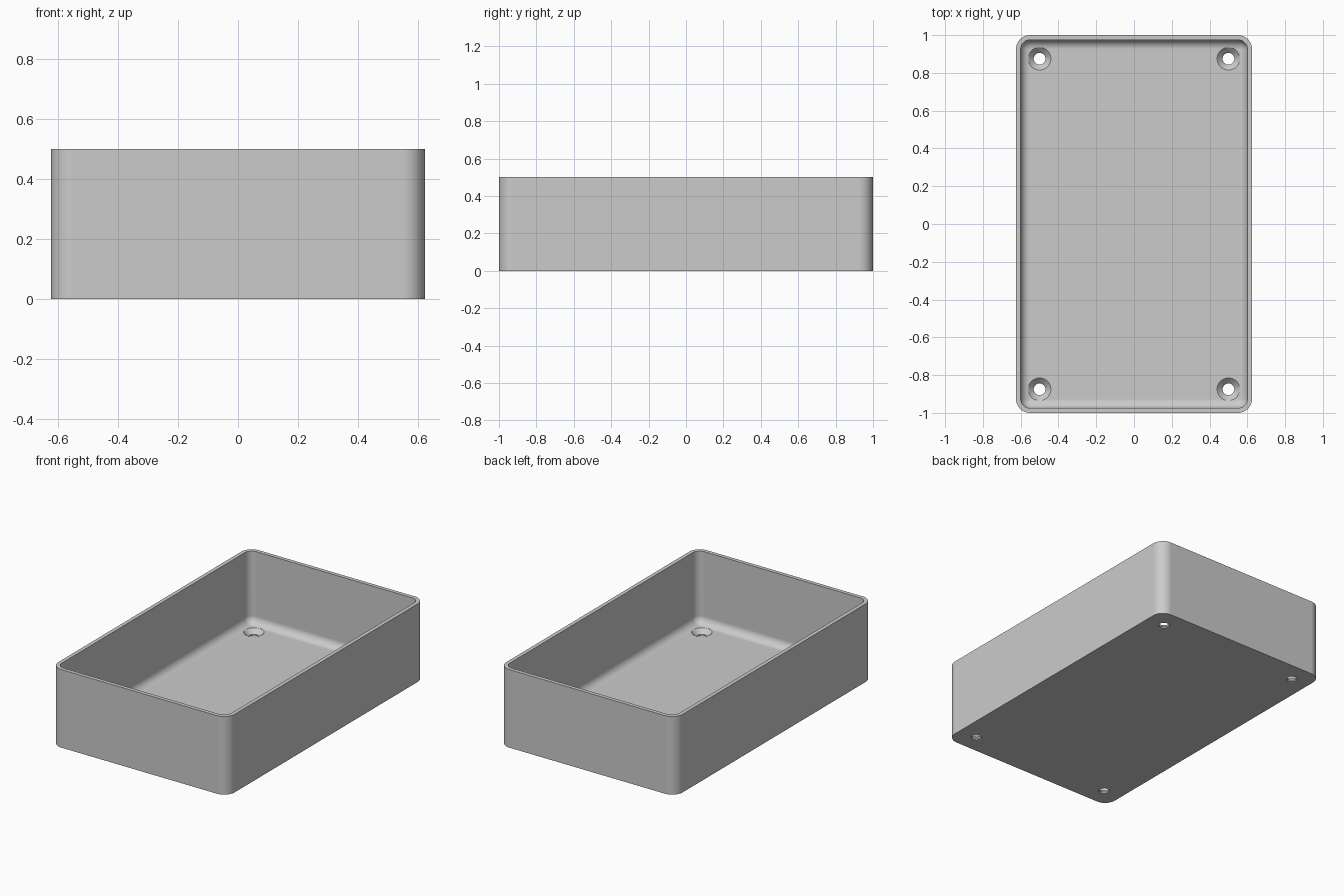
import bpy
import bmesh
from math import cos, sin, pi, radians

WIDTH, LENGTH, HEIGHT = 1.25, 2.0, 0.5
WALL, FLOOR = 0.025, 0.0375
CORNER, FILLET = 0.075, 0.049
STEPS = 10

if "Cube" in bpy.data.objects:
    bpy.data.objects.remove(bpy.data.objects["Cube"], do_unlink=True)

grey = bpy.data.materials.new("plain grey")
grey.use_nodes = True
grey.diffuse_color = (0.6, 0.6, 0.6, 1)
grey.node_tree.nodes["Principled BSDF"].inputs["Base Color"].default_value = grey.diffuse_color


def make_object(name, bm):
    bmesh.ops.recalc_face_normals(bm, faces=bm.faces)
    mesh = bpy.data.meshes.new(name)
    bm.to_mesh(mesh)
    bm.free()
    mesh.materials.append(grey)
    obj = bpy.data.objects.new(name, mesh)
    bpy.context.collection.objects.link(obj)
    return obj


def rounded_ring(bm, inset, z):
    """Rounded rectangle of vertices, moved inwards from the outer wall."""
    r = CORNER - inset
    cx, cy = WIDTH / 2 - CORNER, LENGTH / 2 - CORNER
    verts = []
    for i, (sx, sy) in enumerate(((1, 1), (-1, 1), (-1, -1), (1, -1))):
        for k in range(STEPS + 1):
            a = (i + k / STEPS) * pi / 2
            verts.append(bm.verts.new((sx * cx + r * cos(a), sy * cy + r * sin(a), z)))
    return verts


def circle_ring(bm, x, y, r, z, sides=40):
    return [bm.verts.new((x + r * cos(2 * pi * k / sides), y + r * sin(2 * pi * k / sides), z))
            for k in range(sides)]


def skin(bm, rings):
    """Bridge successive rings and cap both ends."""
    for low, high in zip(rings, rings[1:]):
        n = len(low)
        for k in range(n):
            bm.faces.new((low[k], low[(k + 1) % n], high[(k + 1) % n], high[k]))
    bm.faces.new(rings[0])
    bm.faces.new(rings[-1])


# Open tray: outer wall, rim, inner wall, rounded foot, floor
profile = [(0, 0), (0, HEIGHT), (WALL, HEIGHT)]
for k in range(STEPS + 1):
    a = k / STEPS * pi / 2
    profile.append((WALL + FILLET * (1 - cos(a)), FLOOR + FILLET * (1 - sin(a))))
bm = bmesh.new()
skin(bm, [rounded_ring(bm, inset, z) for inset, z in profile])
tray = make_object("tray", bm)

# Countersunk screw holes in the four floor corners
bm = bmesh.new()
hole = [(0.031, -0.05), (0.031, 0.0085), (0.06, FLOOR), (0.06, 0.08)]
for x in (-0.5, 0.5):
    for y in (-0.875, 0.875):
        skin(bm, [circle_ring(bm, x, y, r, z) for r, z in hole])
cutter = make_object("screw_hole_cutter", bm)
cutter.hide_render = True

cut = tray.modifiers.new("screw holes", 'BOOLEAN')
cut.operation = 'DIFFERENCE'
cut.solver = 'EXACT'
cut.object = cutter

bpy.ops.object.select_all(action='DESELECT')
tray.select_set(True)
bpy.context.view_layer.objects.active = tray
bpy.ops.object.modifier_apply(modifier=cut.name)
bpy.data.objects.remove(cutter, do_unlink=True)

# Smooth rounded parts, crisp rim and hole edges, flat walls
bpy.ops.object.shade_smooth_by_angle(angle=radians(30))
weighted = tray.modifiers.new("flat walls", 'WEIGHTED_NORMAL')
weighted.keep_sharp = True
